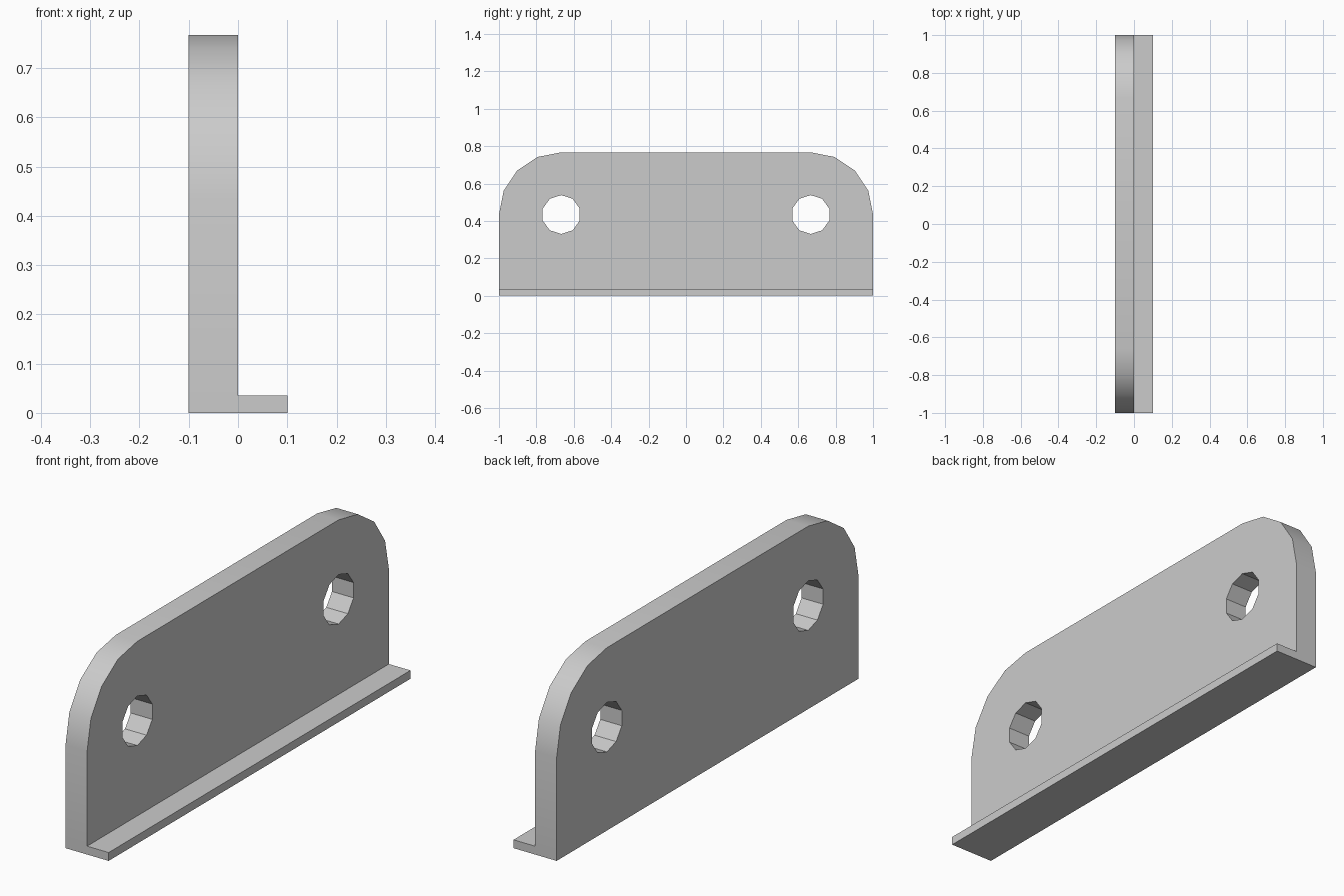
import bpy
import bmesh
from math import cos, sin, pi, radians
from mathutils import Matrix

cube = bpy.data.objects.get("Cube")
if cube:
    bpy.data.objects.remove(cube, do_unlink=True)

THICK = 0.1      # plate thickness and lip depth
LIP = 0.035      # lip height
TOP = 0.767      # plate height
RADIUS = 0.333   # rounded corner
HOLE_Y, HOLE_Z, HOLE_R = 0.667, 0.434, 0.104

grey = bpy.data.materials.new("light grey")
grey.use_nodes = True
colour = (0.6, 0.6, 0.6, 1)
grey.diffuse_color = colour
grey.node_tree.nodes["Principled BSDF"].inputs["Base Color"].default_value = colour


def add_object(name, bm):
    bmesh.ops.recalc_face_normals(bm, faces=bm.faces[:])
    mesh = bpy.data.meshes.new(name)
    bm.to_mesh(mesh)
    bm.free()
    mesh.materials.append(grey)
    obj = bpy.data.objects.new(name, mesh)
    bpy.context.collection.objects.link(obj)
    return obj


def extrude_x(bm, faces):
    result = bmesh.ops.extrude_face_region(bm, geom=faces)["geom"]
    moved = [g for g in result if isinstance(g, bmesh.types.BMVert)]
    bmesh.ops.translate(bm, verts=moved, vec=(THICK, 0, 0))
    return [g for g in result if isinstance(g, bmesh.types.BMFace)]


# Plate profile with rounded top corners, above a strip for the lip
bm = bmesh.new()
arc = [(1 - RADIUS + RADIUS * cos(i * pi / 8),
        TOP - RADIUS + RADIUS * sin(i * pi / 8)) for i in range(5)]
outline = [(1, LIP)] + arc + [(-y, z) for y, z in reversed(arc)] + [(-1, LIP)]
upper = [bm.verts.new((-THICK, y, z)) for y, z in outline]
lower = [bm.verts.new((-THICK, y, 0)) for y in (-1, 1)]
back = [bm.faces.new(upper), bm.faces.new([upper[-1], *lower, upper[0]])]

# Extrude the plate, then the lip from its bottom strip
front = extrude_x(bm, back)
strip = min(front, key=lambda f: f.calc_center_median().z)
extrude_x(bm, [strip])
bmesh.ops.delete(bm, geom=[f for f in bm.faces if all(
    not e.is_boundary and len(e.link_faces) > 2 for e in f.edges)],
    context='FACES_ONLY')
bracket = add_object("mounting_bracket", bm)

# Ten-sided bolt holes
bm = bmesh.new()
for side in (-1, 1):
    place = (Matrix.Translation((-THICK / 2, side * HOLE_Y, HOLE_Z))
             @ Matrix.Rotation(pi / 2, 4, 'Y') @ Matrix.Rotation(pi / 2, 4, 'Z'))
    bmesh.ops.create_cone(bm, cap_ends=True, segments=10, radius1=HOLE_R,
                          radius2=HOLE_R, depth=THICK * 1.5, matrix=place)
cutter = add_object("hole_cutter", bm)
cutter.hide_render = True
cutter.hide_set(True)

cut = bracket.modifiers.new("bolt holes", 'BOOLEAN')
cut.operation = 'DIFFERENCE'
cut.solver = 'EXACT'
cut.object = cutter

bpy.ops.object.select_all(action='DESELECT')
bracket.select_set(True)
bpy.context.view_layer.objects.active = bracket
bpy.ops.object.modifier_apply(modifier=cut.name)
bpy.data.objects.remove(cutter, do_unlink=True)
bpy.ops.object.shade_smooth_by_angle(angle=radians(30))
